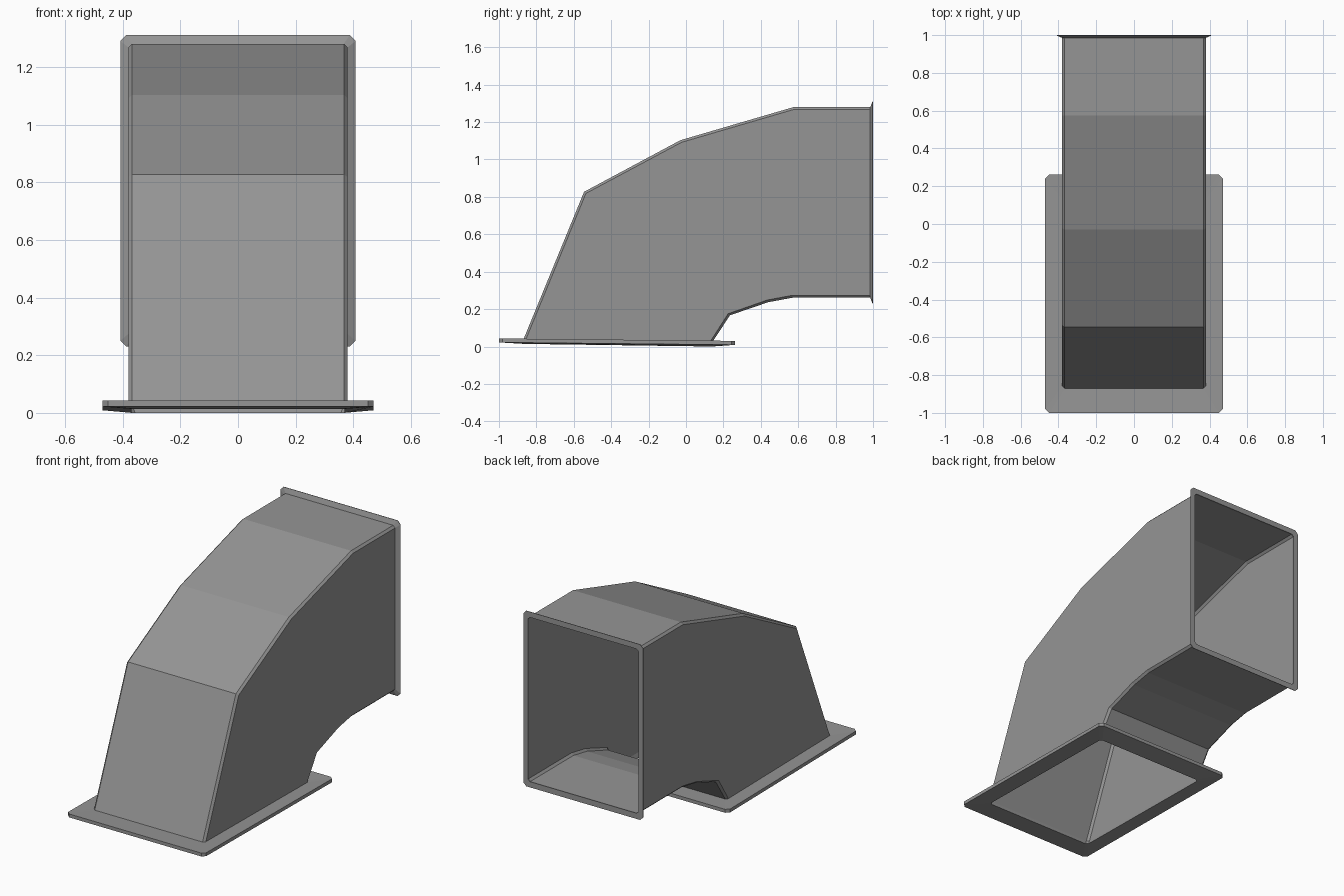
import bpy
from mathutils import Vector

cube = bpy.data.objects.get("Cube")
if cube:
    bpy.data.objects.remove(cube, do_unlink=True)

grey = bpy.data.materials.new("sheet metal grey")
grey.use_nodes = True
colour = (0.3, 0.3, 0.3, 1)
grey.diffuse_color = colour
bsdf = next(n for n in grey.node_tree.nodes if n.type == 'BSDF_PRINCIPLED')
bsdf.inputs["Base Color"].default_value = colour


def section(outer, inner, half, cut):
    """Rectangle with clipped corners, spanning two (y, z) points."""
    p, q = Vector((0, *outer)), Vector((0, *inner))
    d = (q - p).normalized() * cut
    side = [(half - cut, p), (half, p + d), (half, q - d), (half - cut, q)]
    right = [(x, v.y, v.z) for x, v in side]
    left = [(-x, y, z) for x, y, z in reversed(right)]
    return right + left


def loft(name, sections, closed=False):
    """Skin a row of sections with quads, optionally joining last to first."""
    n, rows = 8, len(sections)
    verts = [v for s in sections for v in section(*s)]
    faces = []
    for r in range(rows if closed else rows - 1):
        a, b = r * n, (r + 1) % rows * n
        for i in range(n):
            j = (i + 1) % n
            faces.append((a + i, a + j, b + j, b + i))
    mesh = bpy.data.meshes.new(name)
    mesh.from_pydata(verts, [], faces)
    mesh.materials.append(grey)
    obj = bpy.data.objects.new(name, mesh)
    bpy.context.scene.collection.objects.link(obj)
    return obj


# Bent duct, open at both ends: outer bend point, inner bend point
W, C = 0.38, 0.013
bends = [
    ((-0.87, 0.036), (0.14, 0.022)),
    ((-0.545, 0.827), (0.235, 0.167)),
    ((-0.03, 1.103), (0.44, 0.237)),
    ((0.575, 1.28), (0.57, 0.261)),
    ((0.987, 1.28), (0.987, 0.261)),
]
loft("duct_elbow", [(p, q, W, C) for p, q in bends])

# Slightly tilted base flange around the lower opening
loft("base_flange", [
    ((-0.87, 0.039), (0.145, 0.027), W, C),
    ((-1.0, 0.043), (0.262, 0.03), 0.47, 0.02),
    ((-1.0, 0.022), (0.262, 0.009), 0.47, 0.02),
    ((-0.865, 0.014), (0.14, 0.0), 0.37, C),
], closed=True)

# Flared flange around the rear opening
loft("rear_flange", [
    ((0.985, 1.28), (0.985, 0.261), W, C),
    ((0.997, 1.31), (0.997, 0.23), 0.408, 0.02),
    ((1.0, 1.31), (1.0, 0.23), 0.408, 0.02),
    ((1.0, 1.276), (1.0, 0.265), 0.376, C),
], closed=True)
